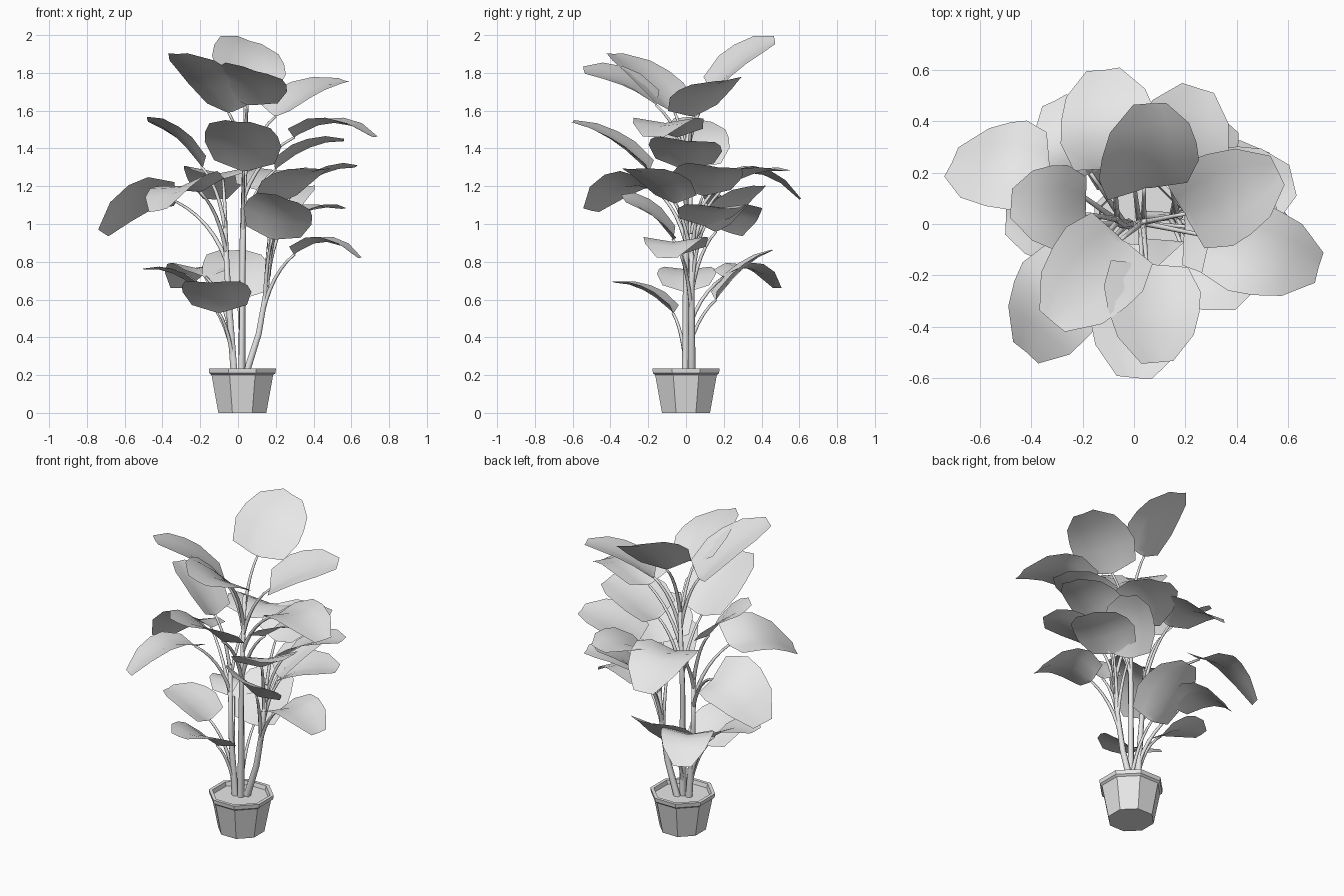
import bpy
import bmesh
import math
from mathutils import Vector

cube = bpy.data.objects.get("Cube")
if cube:
    bpy.data.objects.remove(cube, do_unlink=True)

# One plain colour for the whole model
grey = bpy.data.materials.new("light_grey")
grey.use_nodes = True
COLOUR = (0.8, 0.8, 0.8, 1)
grey.diffuse_color = COLOUR
grey.node_tree.nodes["Principled BSDF"].inputs["Base Color"].default_value = COLOUR


def finish(bm, name, smooth):
    """Turn a bmesh into a named object."""
    mesh = bpy.data.meshes.new(name)
    for face in bm.faces:
        face.smooth = smooth
    bm.to_mesh(mesh)
    bm.free()
    mesh.materials.append(grey)
    obj = bpy.data.objects.new(name, mesh)
    bpy.context.collection.objects.link(obj)
    return obj


def bezier(a, b, c, t):
    return a * (1 - t) ** 2 + b * 2 * t * (1 - t) + c * t * t


def skin(bm, rows, closed):
    """Join equal rows of vertices with quads."""
    count = len(rows[0])
    for low, high in zip(rows, rows[1:]):
        for i in range(count if closed else count - 1):
            j = (i + 1) % count
            bm.faces.new((low[i], low[j], high[j], high[i]))


def tube(name, points, start_radius, end_radius, sides=6):
    """Tapered stem that follows a path."""
    bm = bmesh.new()
    rows = []
    last = len(points) - 1
    for k, p in enumerate(points):
        along = points[min(k + 1, last)] - points[max(k - 1, 0)]
        turn = along.to_track_quat("Z", "Y")
        r = start_radius + (end_radius - start_radius) * k / last
        ring = [2 * math.pi * i / sides for i in range(sides)]
        rows.append([bm.verts.new(p + turn @ Vector((r * math.cos(a), r * math.sin(a), 0)))
                     for a in ring])
    skin(bm, rows, True)
    bm.faces.new(rows[-1])
    finish(bm, name, True)


# Leaf outline: distance along the midrib, half width
OUTLINE = [(0, 0.025), (0.05, 0.155), (0.3, 0.195), (0.5, 0.185), (0.74, 0.155), (1, 0.065)]


def leaf(name, base, tip, roll, size):
    """Broad cupped blade, arched along its midrib and rolled to one side."""
    arch = 0.15 if tip.z < base.z + 0.05 else 0.08
    middle = (base + tip) / 2 + Vector((0, 0, arch))
    flat = Vector((tip.x - base.x, tip.y - base.y, 0)).normalized()
    level = Vector((-flat.y, flat.x, 0))
    lean = math.radians(roll)
    bm = bmesh.new()
    rows = []
    for u, half in OUTLINE:
        width = half * size
        centre = bezier(base, middle, tip, u)
        along = (middle - base).lerp(tip - middle, u).normalized()
        side = level * math.cos(lean) + along.cross(level) * math.sin(lean)
        normal = along.cross(side)
        cup = 0.25 - 0.18 * u
        rows.append([bm.verts.new(centre + side * v * width + normal * cup * abs(v) * width)
                     for v in (-1, -0.5, 0, 0.5, 1)])
    skin(bm, rows, False)
    finish(bm, name, True)


def trunk_point(path, z):
    """Point on a trunk at a given height."""
    for a, b in zip(path, path[1:]):
        if z <= b.z:
            return a.lerp(b, max(0, (z - a.z) / (b.z - a.z)))
    return path[-1]


def branch(name, path, leaves):
    """Trunk with its leaf stalks and leaves (base, tip, roll in degrees, width)."""
    path = [Vector(p) for p in path]
    tube(name + "_trunk", path, 0.021, 0.012)
    for n, (base, tip, roll, size) in enumerate(leaves, 1):
        base, tip = Vector(base), Vector(tip)
        start = trunk_point(path, max(0.25, base.z - 0.32))
        rise = start.lerp(base, 0.3)
        rise.z = start.z + (base.z - start.z) * 0.7
        stalk = [bezier(start, rise, base, k / 6) for k in range(7)]
        tube(f"{name}_stalk_{n}", stalk, 0.012, 0.007)
        leaf(f"{name}_leaf_{n}", base, tip, roll, size)


# Trunk on the -x side
branch("right", [(-.02, 0, .2), (-.05, 0, .6), (-.07, .02, 1.02)], [
    ((-.33, .2, 1.12), (-.71, .24, .95), 25, 1),
    ((-.19, .04, 1.3), (-.48, .08, 1.55), 14, .9),
    ((-.2, 0, .64), (-.5, .01, .76), 0, .8),
    ((-.2, -.15, 1.17), (-.42, -.5, 1.07), 12, 1),
    ((-.1, -.07, .53), (-.15, -.38, .69), 0, .95),
    ((-.08, .22, 1.24), (-.12, .6, 1.13), 0, 1),
    ((-.17, .2, .72), (-.31, .48, .66), 0, .8),
])

# Tall trunk in the middle
branch("middle", [(.02, 0, .2), (.025, 0, .9), (.04, .01, 1.5)], [
    ((-.05, -.06, 1.59), (-.32, -.38, 1.9), 0, 1),
    ((.05, -.16, 1.63), (.09, -.54, 1.81), -17, 1),
    ((.03, -.2, 1.28), (0, -.6, 1.54), -5, 1.05),
    ((.04, .14, 1.7), (.06, .47, 1.97), 20, 1.05),
    ((.2, .04, 1.57), (.56, .21, 1.76), 8, .97),
    ((.3, -.05, 1.46), (.72, -.17, 1.46), 0, .94),
    ((.2, -.01, 1.29), (.56, 0, 1.44), -6, 1),
    ((0, .16, .6), (-.03, .46, .86), 0, .94),
])

# Bent trunk on the +x side
branch("left", [(.04, .03, .2), (.11, .03, .42), (.15, .03, .65), (.18, .03, .95)], [
    ((.18, -.07, .92), (.26, -.33, 1.13), -20, .95),
    ((.3, -.03, .84), (.64, -.1, .82), 0, .88),
    ((.21, -.06, 1.11), (.44, -.29, 1.29), 0, 1),
    ((.28, .09, 1.15), (.62, .17, 1.3), -6, .95),
    ((.24, .1, .99), (.55, .22, 1.08), 0, .95),
    ((.14, .18, 1.17), (.25, .53, 1.28), 0, 1),
    ((.17, .16, .96), (.37, .39, 1.2), 0, .78),
])

# Eight-sided pot with a rim, and the soil inside as its last ring
bm = bmesh.new()
PROFILE = [(.127, 0), (.163, .2), (.175, .21), (.178, .235), (.158, .235), (.152, .21)]
rows = []
for apothem, z in PROFILE:
    r = apothem / math.cos(math.pi / 8)
    angles = [(i + 0.5) * math.pi / 4 for i in range(8)]
    rows.append([bm.verts.new((.023 + r * math.cos(a), r * math.sin(a), z)) for a in angles])
skin(bm, rows, True)
bm.faces.new(rows[0][::-1])
bm.faces.new(rows[-1])
finish(bm, "pot", False)
